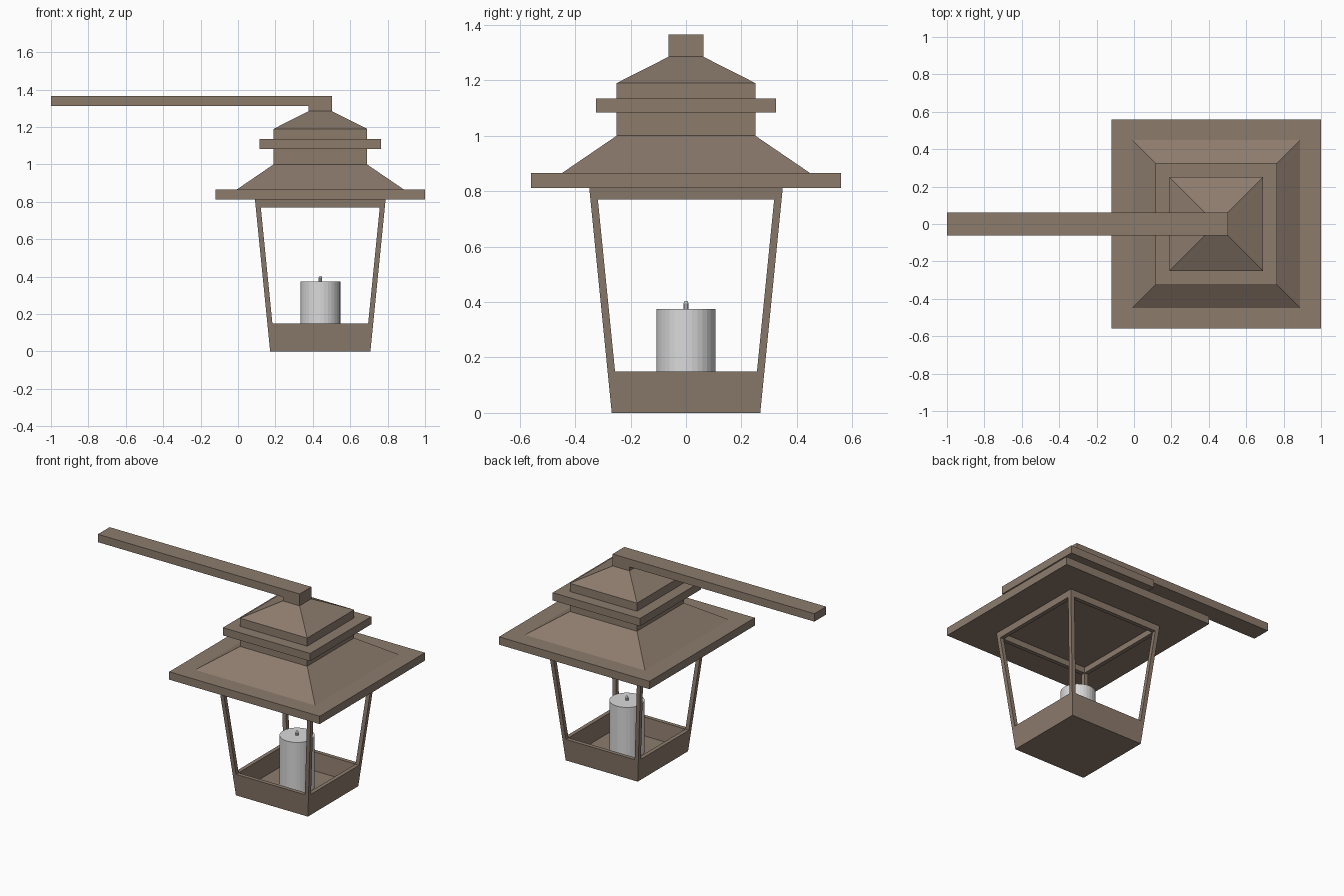
import bpy, bmesh

if "Cube" in bpy.data.objects:
    bpy.data.objects.remove(bpy.data.objects["Cube"])

CX = 0.44  # lantern axis


def material(name, rgb):
    m = bpy.data.materials.new(name)
    m.diffuse_color = (*rgb, 1)
    m.use_nodes = True
    m.node_tree.nodes["Principled BSDF"].inputs["Base Color"].default_value = m.diffuse_color
    return m


BROWN = material("weathered_brown", (0.265, 0.2, 0.152))
WAX = material("candle_grey", (0.7, 0.7, 0.7))


def loft(name, rings, closed=False):
    """Skin a stack of four-point rings; closed joins last to first, otherwise ends are capped."""
    bm = bmesh.new()
    vs = [[bm.verts.new(p) for p in r] for r in rings]
    pairs = list(zip(vs, vs[1:])) + ([(vs[-1], vs[0])] if closed else [])
    for a, b in pairs:
        for i in range(4):
            j = (i + 1) % 4
            bm.faces.new((a[i], a[j], b[j], b[i]))
    if not closed:
        bm.faces.new(vs[0][::-1])
        bm.faces.new(vs[-1])
    bmesh.ops.recalc_face_normals(bm, faces=bm.faces)
    me = bpy.data.meshes.new(name)
    bm.to_mesh(me)
    bm.free()
    me.materials.append(BROWN)
    ob = bpy.data.objects.new(name, me)
    bpy.context.collection.objects.link(ob)
    return ob


def rect(x0, x1, y0, y1, z):
    return [(x0, y0, z), (x1, y0, z), (x1, y1, z), (x0, y1, z)]


def sq(z, h):
    return rect(CX - h, CX + h, -h, h, z)


def outer(z):  # half width of the flared body
    return 0.268 + 0.1 * z


def inner(z):
    return outer(z) - 0.027


# tray: outer wall, rim, inner wall, floor
loft("tray", [sq(0, outer(0)), sq(0.15, outer(0.15)),
              sq(0.15, inner(0.15)), sq(0.03, inner(0.03))])

# corner posts
for sx in (-1, 1):
    for sy in (-1, 1):
        rings = []
        for z in (0.15, 0.77):
            a, b = inner(z), outer(z)
            rings.append(rect(CX + sx * a, CX + sx * b, sy * a, sy * b, z))
        side = ("left" if sx < 0 else "right")
        loft(("front_" if sy < 0 else "back_") + side + "_post", rings)

# top rail under the roof
loft("top_rail", [sq(0.77, outer(0.77)), sq(0.812, outer(0.812)),
                  sq(0.812, inner(0.812)), sq(0.77, inner(0.77))], closed=True)

# tiered roof
loft("eaves", [sq(0.812, 0.56), sq(0.865, 0.56)])
loft("lower_roof", [sq(0.865, 0.448), sq(1.0, 0.25)])
loft("roof_neck", [sq(1.0, 0.25), sq(1.19, 0.25)])
loft("upper_eaves", [sq(1.083, 0.325), sq(1.135, 0.325)])
loft("upper_roof", [sq(1.19, 0.25), sq(1.285, 0.0625)])

# hanging block and arm
loft("hanger_block", [sq(1.285, 0.0625), sq(1.365, 0.0625)])
loft("arm", [rect(-1, CX - 0.0625, -0.0625, 0.0625, z) for z in (1.312, 1.365)])


def cylinder(name, r0, r1, z0, z1, n):
    bpy.ops.mesh.primitive_cone_add(vertices=n, radius1=r0, radius2=r1, depth=z1 - z0,
                                    location=(CX, 0, (z0 + z1) / 2))
    ob = bpy.context.object
    ob.name = name
    ob.data.materials.append(WAX)


# candle and wick
cylinder("candle", 0.107, 0.107, 0.03, 0.375, 32)
cylinder("wick", 0.009, 0.009, 0.375, 0.395, 10)
cylinder("wick_tip", 0.009, 0.005, 0.395, 0.404, 10)
